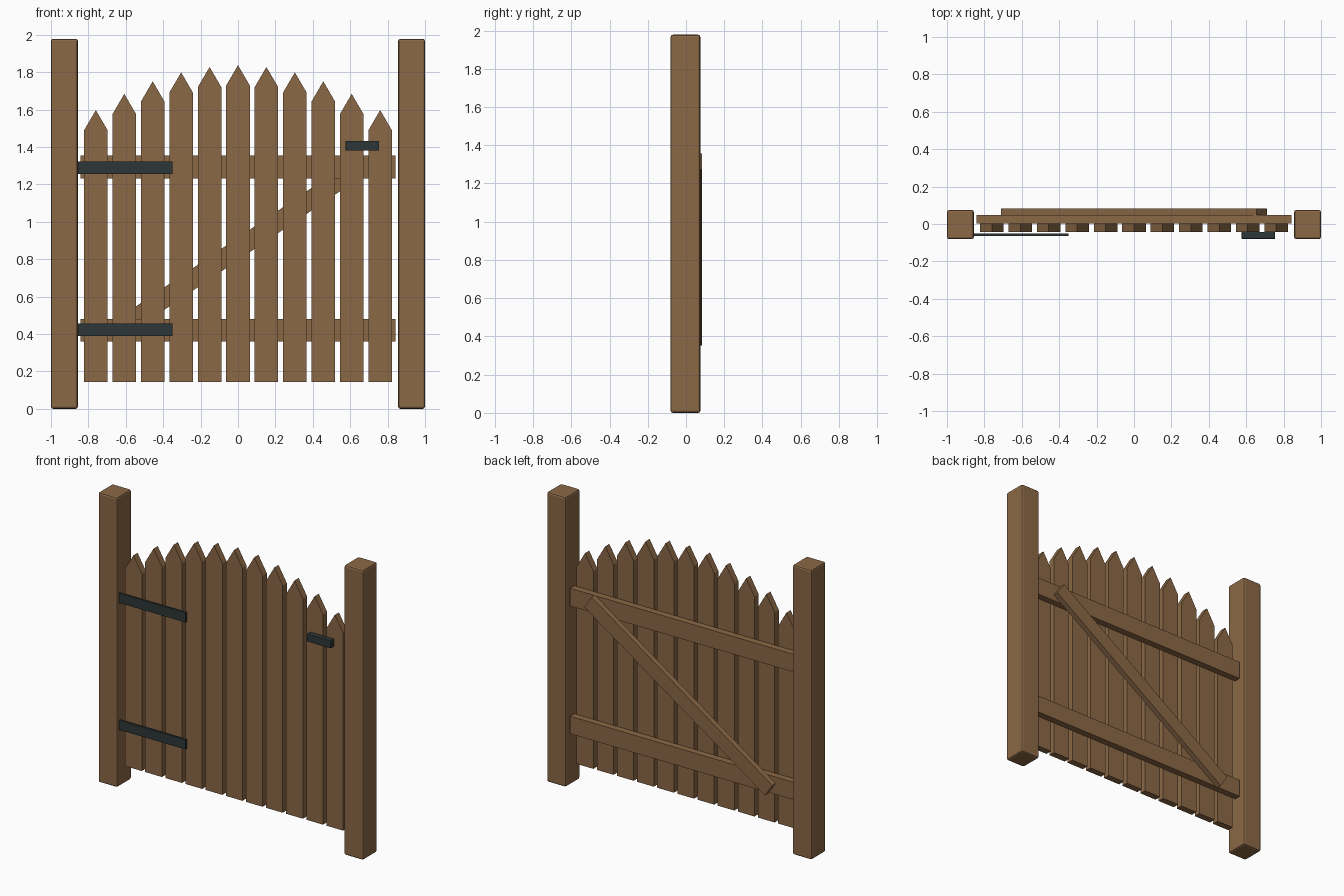
import bpy
import bmesh
import math

if "Cube" in bpy.data.objects:
    bpy.data.objects.remove(bpy.data.objects["Cube"])


def material(name, rgb):
    m = bpy.data.materials.new(name)
    m.diffuse_color = (*rgb, 1.0)
    m.use_nodes = True
    m.node_tree.nodes["Principled BSDF"].inputs["Base Color"].default_value = m.diffuse_color
    return m


WOOD = material("brown_wood", (0.258, 0.138, 0.061))
IRON = material("dark_iron", (0.026, 0.037, 0.038))


def add_object(name, bm, mat, bevel=0.0):
    bmesh.ops.recalc_face_normals(bm, faces=bm.faces)
    mesh = bpy.data.meshes.new(name)
    bm.to_mesh(mesh)
    bm.free()
    mesh.materials.append(mat)
    obj = bpy.data.objects.new(name, mesh)
    bpy.context.collection.objects.link(obj)
    if bevel:
        mod = obj.modifiers.new("Bevel", 'BEVEL')
        mod.width = bevel
        mod.segments = 2
    return obj


def box(name, xs, ys, zs, mat, bevel=0.0):
    """Box from its (min, max) extents, with its origin at the centre."""
    bm = bmesh.new()
    bmesh.ops.create_cube(bm, size=1.0)
    size = [b - a for a, b in (xs, ys, zs)]
    bmesh.ops.scale(bm, vec=size, verts=bm.verts)
    obj = add_object(name, bm, mat, bevel)
    obj.location = [(a + b) / 2 for a, b in (xs, ys, zs)]
    return obj


def picket(name, x, tip):
    """Pointed board extruded from its front outline."""
    half, bottom, shoulder = 0.063, 0.142, tip - 0.108
    outline = [(-half, bottom), (half, bottom), (half, shoulder),
               (0, tip), (-half, shoulder)]
    bm = bmesh.new()
    face = bm.faces.new([bm.verts.new((x + px, -0.042, pz)) for px, pz in outline])
    ext = bmesh.ops.extrude_face_region(bm, geom=[face])
    moved = [g for g in ext["geom"] if isinstance(g, bmesh.types.BMVert)]
    bmesh.ops.translate(bm, vec=(0, 0.045, 0), verts=moved)
    add_object(name, bm, WOOD)


# Gate posts
box("left_post", (-1.0, -0.856), (-0.081, 0.075), (0, 1.978), WOOD, 0.012)
box("right_post", (0.856, 1.0), (-0.081, 0.075), (0, 1.978), WOOD, 0.012)

# Pickets with an arched top line
for i in range(-5, 6):
    picket(f"picket_{i + 6}", i * 0.152, 1.837 - 0.0096 * i * i)

# Horizontal rails and strap hinges
for label, rail, strap in (("lower", (0.36, 0.48), (0.39, 0.456)),
                           ("upper", (1.232, 1.353), (1.256, 1.322))):
    box(f"{label}_rail", (-0.843, 0.843), (0.003, 0.048), rail, WOOD)
    box(f"{label}_hinge_strap", (-0.855, -0.35), (-0.064, -0.051), strap, IRON)

# Diagonal brace on the back
brace = box("diagonal_brace", (-0.823, 0.823), (0.047, 0.084), (0.805, 0.905), WOOD)
brace.rotation_euler.y = -math.radians(34.0)

# Latch
box("latch", (0.575, 0.755), (-0.08, -0.042), (1.38, 1.433), IRON, 0.004)
